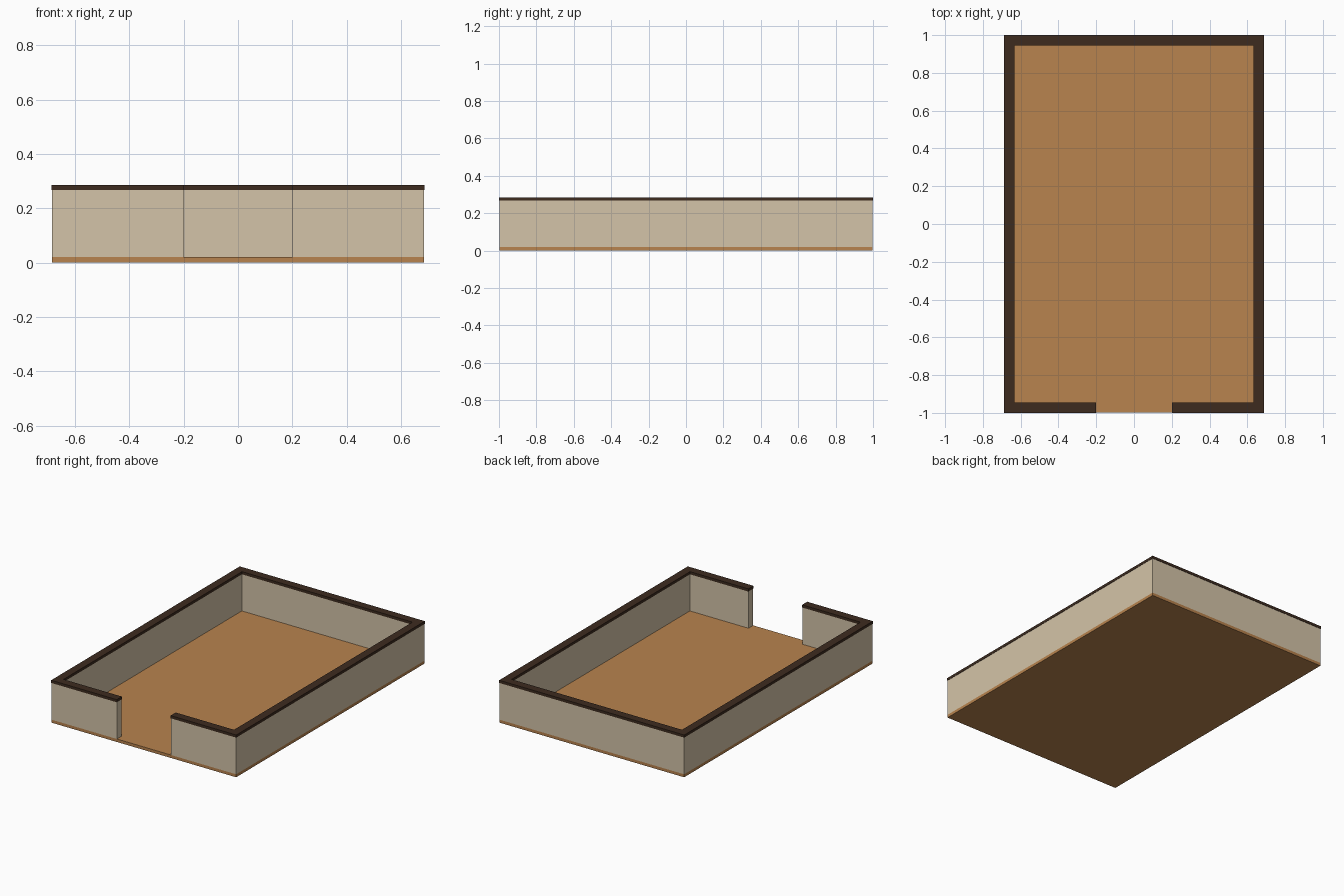
import bpy
import bmesh

cube = bpy.data.objects.get("Cube")
if cube:
    bpy.data.objects.remove(cube, do_unlink=True)


def material(name, srgb):
    linear = [((c / 255 + 0.055) / 1.055) ** 2.4 for c in srgb]
    mat = bpy.data.materials.new(name)
    mat.use_nodes = True
    mat.diffuse_color = (*linear, 1)
    mat.node_tree.nodes["Principled BSDF"].inputs["Base Color"].default_value = (*linear, 1)
    return mat


plaster = material("beige plaster", (212, 196, 168))
wood = material("warm wood", (184, 131, 78))
trim = material("dark trim", (61, 43, 31))

HALF_X, HALF_Y = 0.685, 0.998    # outer wall faces
THICK, LIP = 0.05, 0.002         # wall thickness, trim overhang
DOOR = 0.2                       # half width of the doorway
FLOOR_Z, WALL_Z, TOP_Z = 0.02, 0.267, 0.285


def extrude_outline(name, points, bottom, top, mat):
    """Solid made by lifting a flat outline."""
    bm = bmesh.new()
    base = bm.faces.new([bm.verts.new((x, y, bottom)) for x, y in points])
    lifted = bmesh.ops.extrude_face_region(bm, geom=[base])["geom"]
    for v in lifted:
        if isinstance(v, bmesh.types.BMVert):
            v.co.z = top
    bmesh.ops.recalc_face_normals(bm, faces=bm.faces)
    mesh = bpy.data.meshes.new(name)
    bm.to_mesh(mesh)
    bm.free()
    mesh.materials.append(mat)
    obj = bpy.data.objects.new(name, mesh)
    bpy.context.collection.objects.link(obj)
    return obj


def ring_outline(lip):
    """Wall plan: a rectangular loop left open at the doorway."""
    ox, oy = HALF_X + lip, HALF_Y + lip
    ix, iy = HALF_X - THICK - lip, HALF_Y - THICK - lip
    right = [(-DOOR, -oy), (-ox, -oy), (-ox, oy)]
    inner = [(ix, -iy), (DOOR, -iy)]
    outer_left = [(-x, y) for x, y in reversed(right)]
    inner_right = [(-x, y) for x, y in reversed(inner)]
    return right + outer_left + [(DOOR, -iy), (ix, -iy), (ix, iy), (-ix, iy)] + inner_right[::-1]


# Floor slab
extrude_outline("floor",
                [(-HALF_X, -HALF_Y), (HALF_X, -HALF_Y), (HALF_X, HALF_Y), (-HALF_X, HALF_Y)],
                0, FLOOR_Z, wood)

# Walls and the trim capping them
extrude_outline("walls", ring_outline(0), FLOOR_Z, WALL_Z, plaster)
extrude_outline("wall_trim", ring_outline(LIP), WALL_Z, TOP_Z, trim)
